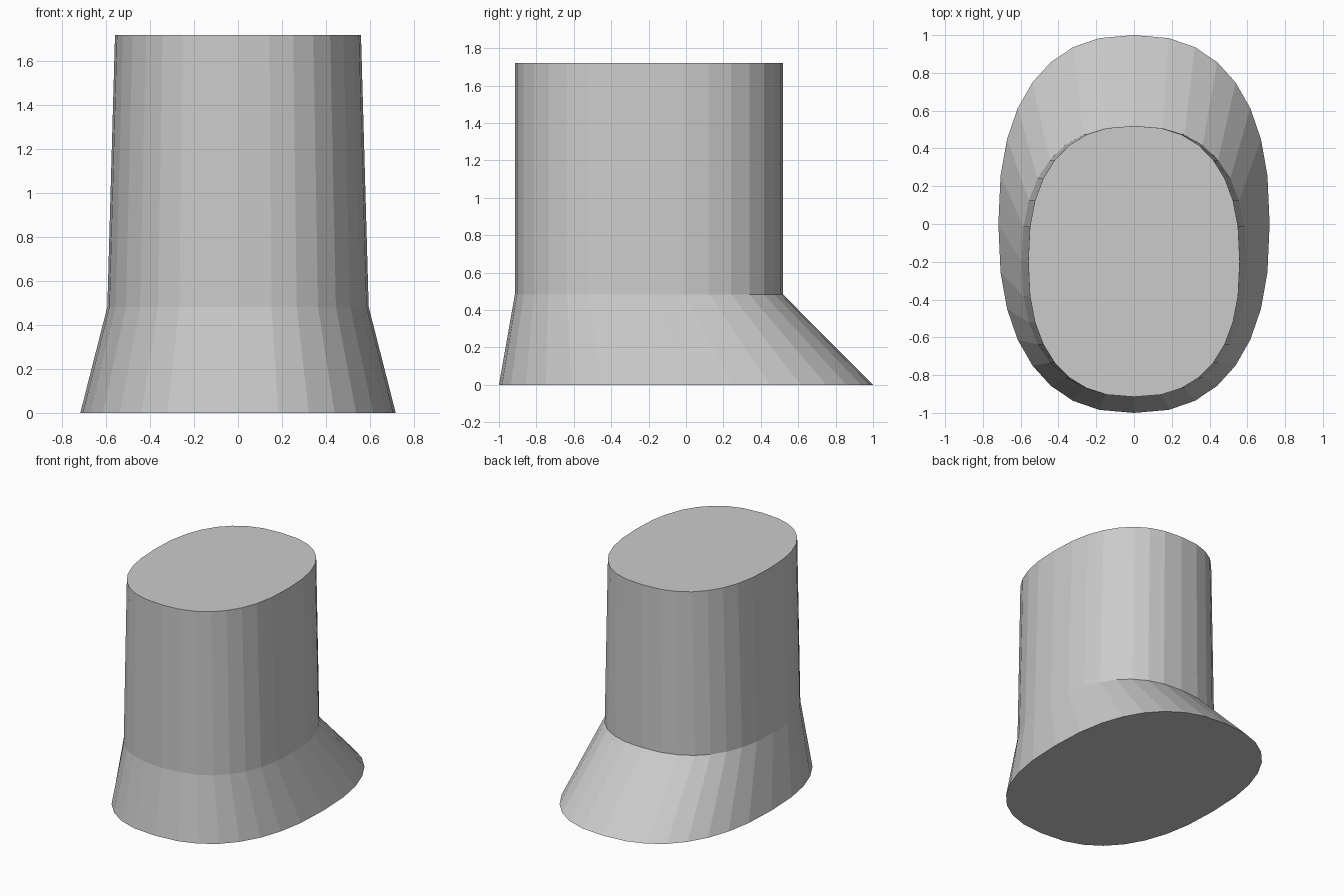
import bpy
import bmesh
from math import sin, cos, tau, copysign

cube = bpy.data.objects.get("Cube")
if cube:
    bpy.data.objects.remove(cube, do_unlink=True)

SEGMENTS = 32
ROUNDNESS = 2 / 2.4  # superellipse power


def soft(v):
    return copysign(abs(v) ** ROUNDNESS, v) if abs(v) > 1e-6 else 0.0


def oval_ring(bm, rx, ry, cy, z):
    """Slightly squared oval at height z."""
    angles = [tau * i / SEGMENTS for i in range(SEGMENTS)]
    return [bm.verts.new((rx * soft(cos(a)), cy + ry * soft(sin(a)), z)) for a in angles]


# One grey for the whole body
grey = bpy.data.materials.new("plain_grey")
grey.use_nodes = True
colour = (0.6, 0.6, 0.6, 1)
grey.diffuse_color = colour
grey.node_tree.nodes["Principled BSDF"].inputs["Base Color"].default_value = colour

# Flared foot, offset neck and flat top
bm = bmesh.new()
rings = [
    oval_ring(bm, 0.718, 1.0, 0, 0),
    oval_ring(bm, 0.595, 0.717, -0.198, 0.483),
    oval_ring(bm, 0.56, 0.717, -0.198, 1.72),
]
for low, high in zip(rings, rings[1:]):
    for i in range(SEGMENTS):
        j = (i + 1) % SEGMENTS
        bm.faces.new((low[i], low[j], high[j], high[i]))
bm.faces.new(rings[0][::-1])
bm.faces.new(rings[-1])
bmesh.ops.recalc_face_normals(bm, faces=bm.faces)

mesh = bpy.data.meshes.new("flared_oval_body")
bm.to_mesh(mesh)
bm.free()
mesh.materials.append(grey)
body = bpy.data.objects.new("flared_oval_body", mesh)
bpy.context.collection.objects.link(body)
